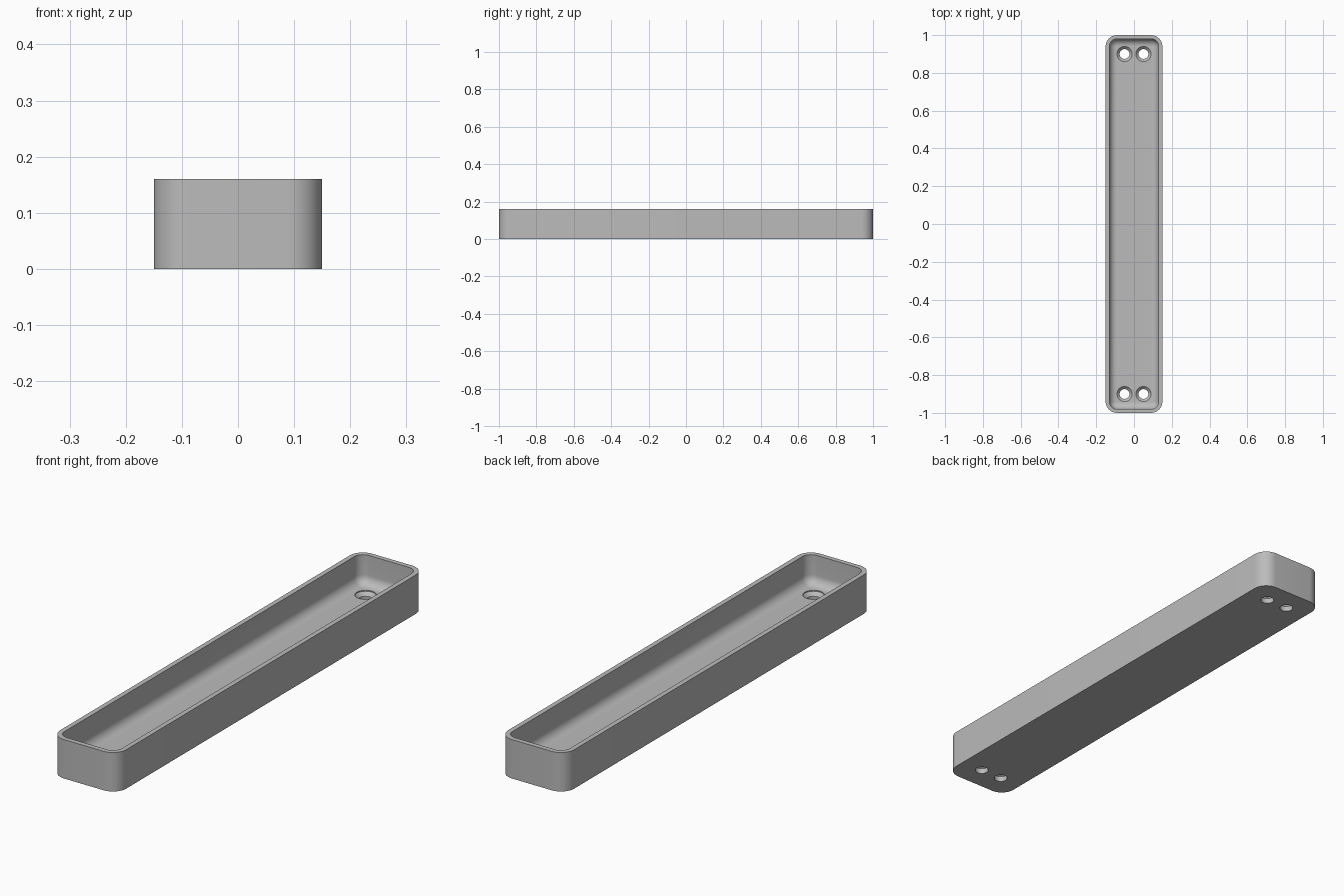
import bpy, bmesh, math

cube = bpy.data.objects.get("Cube")
if cube:
    bpy.data.objects.remove(cube, do_unlink=True)

HALF_X, HALF_Y, HEIGHT = 0.15, 1.0, 0.16
CORNER, WALL, FLOOR, FILLET = 0.06, 0.02, 0.04, 0.038

grey = bpy.data.materials.new("plain grey")
grey.use_nodes = True
grey.diffuse_color = (0.5, 0.5, 0.5, 1)
grey.node_tree.nodes["Principled BSDF"].inputs["Base Color"].default_value = grey.diffuse_color


def make_object(name, bm):
    bmesh.ops.recalc_face_normals(bm, faces=bm.faces)
    mesh = bpy.data.meshes.new(name)
    bm.to_mesh(mesh)
    bm.free()
    mesh.materials.append(grey)
    obj = bpy.data.objects.new(name, mesh)
    bpy.context.collection.objects.link(obj)
    return obj


def loft(bm, rings):
    """Skin a stack of equal point rings and cap both ends."""
    loops = [[bm.verts.new(p) for p in ring] for ring in rings]
    for a, b in zip(loops, loops[1:]):
        for i in range(len(a)):
            j = (i + 1) % len(a)
            bm.faces.new((a[i], a[j], b[j], b[i]))
    bm.faces.new(loops[0])
    bm.faces.new(loops[-1])


def rounded_ring(inset, z, steps=12):
    """Rounded rectangle, inset from the outer wall."""
    r = CORNER - inset
    ring = []
    for k, (sx, sy) in enumerate(((1, 1), (-1, 1), (-1, -1), (1, -1))):
        for i in range(steps + 1):
            a = math.radians(90) * (k + i / steps)
            ring.append((sx * (HALF_X - CORNER) + r * math.cos(a),
                         sy * (HALF_Y - CORNER) + r * math.sin(a), z))
    return ring


# Tray: outer wall, flat rim, inner wall and rounded transition to the floor
sections = [(0, 0), (0, HEIGHT), (WALL, HEIGHT)]
for i in range(11):
    a = math.radians(9 * i)
    sections.append((WALL + FILLET * (1 - math.cos(a)), FLOOR + FILLET * (1 - math.sin(a))))
bm = bmesh.new()
loft(bm, [rounded_ring(inset, z) for inset, z in sections])
tray = make_object("tray", bm)

# Countersunk screw holes, a pair at each end
bm = bmesh.new()
hole_profile = [(0.026, -0.02), (0.026, 0.022), (0.04, 0.036), (0.04, 0.06)]
for x in (-0.05, 0.05):
    for y in (-0.9, 0.9):
        loft(bm, [[(x + r * math.cos(math.tau * i / 40), y + r * math.sin(math.tau * i / 40), z)
                   for i in range(40)] for r, z in hole_profile])
cutter = make_object("screw_hole_cutter", bm)
cutter.hide_render = True
cutter.hide_set(True)

holes = tray.modifiers.new("screw holes", 'BOOLEAN')
holes.operation = 'DIFFERENCE'
holes.solver = 'EXACT'
holes.object = cutter

# Apply the cut, then smooth the rounded surfaces
bpy.ops.object.select_all(action='DESELECT')
tray.select_set(True)
bpy.context.view_layer.objects.active = tray
bpy.ops.object.modifier_apply(modifier=holes.name)
bpy.data.objects.remove(cutter, do_unlink=True)
bpy.ops.object.shade_smooth_by_angle(angle=math.radians(30))
